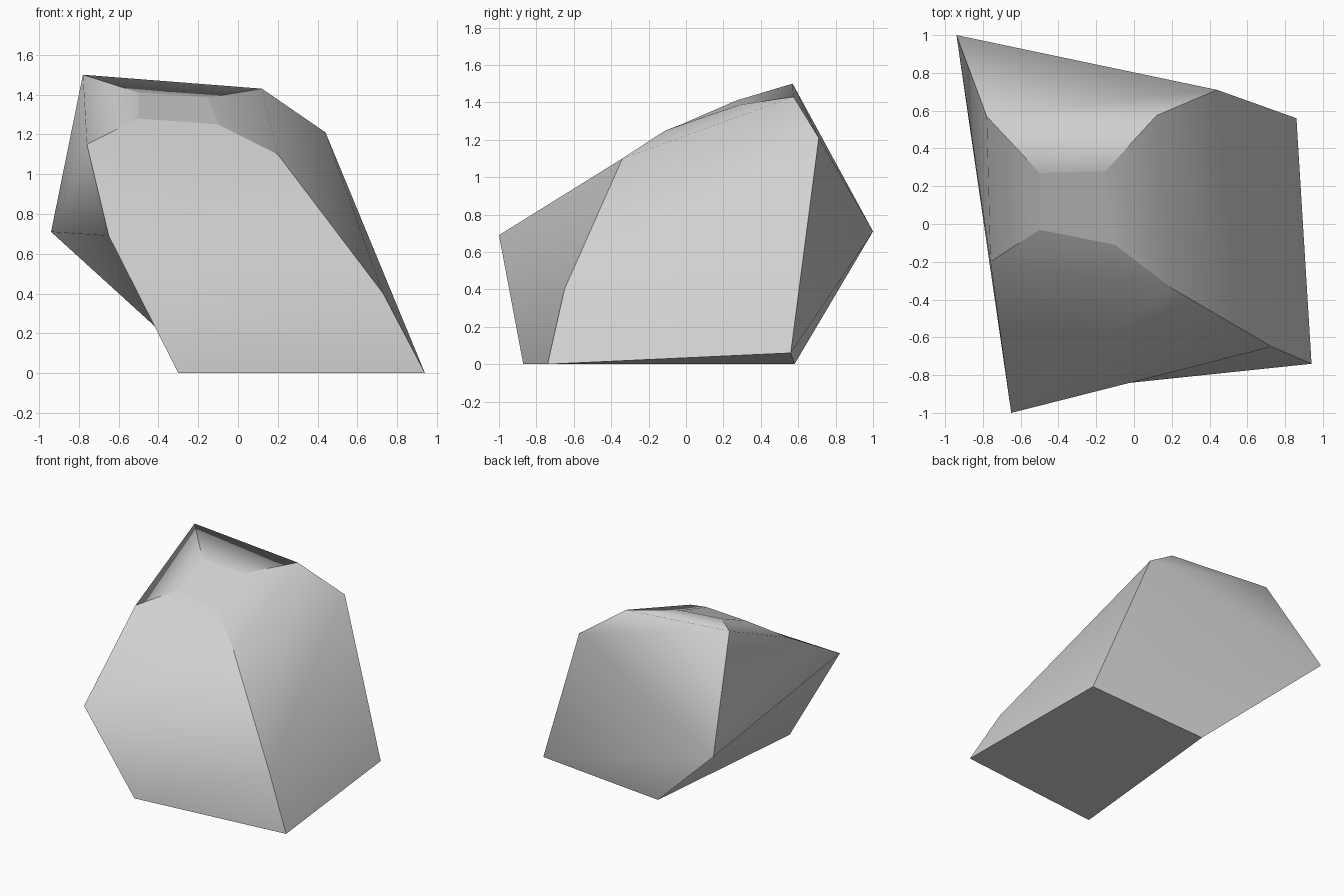
import bpy
import bmesh

default_cube = bpy.data.objects.get("Cube")
if default_cube:
    bpy.data.objects.remove(default_cube, do_unlink=True)

# Stone colour
stone = bpy.data.materials.new("stone_grey")
stone.use_nodes = True
grey = (0.64, 0.64, 0.64, 1.0)
stone.diffuse_color = grey
stone.node_tree.nodes["Principled BSDF"].inputs["Base Color"].default_value = grey

# Four-cornered rings from the ground up: front left, front right, back right, back left
rings = [
    [(-0.30, -0.87, 0.00), (0.94, -0.74, 0.00), (0.86, 0.56, 0.06), (-0.16, 0.58, 0.00)],   # base
    [(-0.65, -1.00, 0.69), (0.73, -0.65, 0.40), (0.44, 0.71, 1.21), (-0.94, 1.00, 0.71)],   # waist
    [(-0.76, -0.20, 1.15), (0.20, -0.34, 1.10), (0.12, 0.575, 1.43), (-0.78, 0.57, 1.50)],  # shoulder
    [(-0.50, -0.03, 1.28), (-0.10, -0.11, 1.25), (-0.15, 0.28, 1.385), (-0.50, 0.27, 1.41)],  # crown
]

# Loft the rings and close both ends
bm = bmesh.new()
loops = [[bm.verts.new(p) for p in ring] for ring in rings]
for low, high in zip(loops, loops[1:]):
    for i in range(4):
        j = (i + 1) % 4
        bm.faces.new((low[i], low[j], high[j], high[i])).smooth = True
bm.faces.new(loops[0][::-1])
bm.faces.new(loops[-1])

# Each side is smooth from base to crown; corners, base rim and crown rim stay sharp
level = {v: k for k, loop in enumerate(loops) for v in loop}
for edge in bm.edges:
    a, b = (level[v] for v in edge.verts)
    edge.smooth = a == b and a in (1, 2)

mesh = bpy.data.meshes.new("boulder")
bm.to_mesh(mesh)
bm.free()
mesh.materials.append(stone)
boulder = bpy.data.objects.new("boulder", mesh)
bpy.context.collection.objects.link(boulder)
